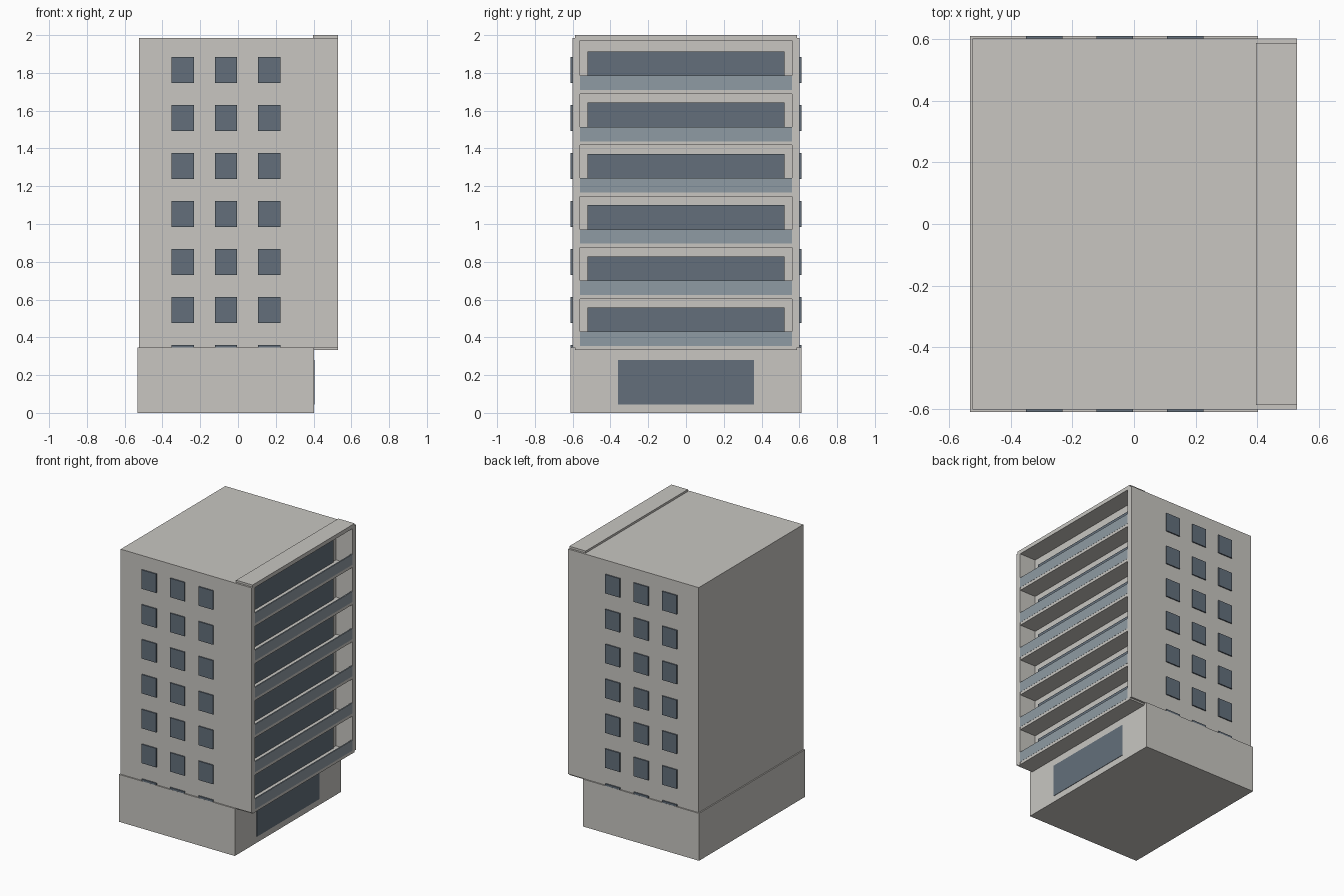
import bpy

cube = bpy.data.objects.get("Cube")
if cube:
    bpy.data.objects.remove(cube, do_unlink=True)


def make_material(name, rgb):
    mat = bpy.data.materials.new(name)
    mat.use_nodes = True
    mat.diffuse_color = (*rgb, 1)
    mat.node_tree.nodes["Principled BSDF"].inputs["Base Color"].default_value = (*rgb, 1)
    return mat


CONCRETE = make_material("warm grey concrete", (0.58, 0.565, 0.535))
GLASS = make_material("dark blue glass", (0.125, 0.159, 0.198))
RAIL = make_material("pale blue railing", (0.275, 0.328, 0.366))


def box(name, x, y, z, mat):
    """Box spanning the given (low, high) range on each axis."""
    spans = (x, y, z)
    bpy.ops.mesh.primitive_cube_add(size=1, location=[(a + b) / 2 for a, b in spans])
    obj = bpy.context.object
    obj.name = name
    obj.scale = [b - a for a, b in spans]
    bpy.ops.object.transform_apply(location=False, rotation=False, scale=True)
    obj.data.materials.append(mat)
    return obj


def mirrored(low, high, side):
    return tuple(sorted((low * side, high * side)))


WALL_X = 0.397     # tower face behind the balconies
FRONT_X = 0.529    # outer edge of the balcony bay
OPEN_Y = 0.562     # half width of the balcony openings

# Ground floor, its shop window and the tower
box("ground_floor", (-0.533, 0.402), (-0.611, 0.611), (0, 0.345), CONCRETE)
box("shop_window", (0.398, 0.405), (-0.36, 0.36), (0.045, 0.28), GLASS)
box("tower", (-0.524, WALL_X), (-0.602, 0.602), (0.34, 1.985), CONCRETE)

# Balcony frame: side fins with a stepped core, and a raised top slab
for side, label in ((-1, "front"), (1, "back")):
    box(f"balcony_fin_{label}", (WALL_X, FRONT_X), mirrored(OPEN_Y, 0.602, side),
        (0.345, 1.985), CONCRETE)
    box(f"balcony_fin_foot_{label}", (WALL_X, FRONT_X), mirrored(OPEN_Y, 0.588, side),
        (0.333, 0.345), CONCRETE)
box("balcony_roof", (WALL_X, FRONT_X), (-0.588, 0.588), (1.971, 2.0), CONCRETE)

# Balcony floors, railings and wide windows
for floor in range(6):
    z = 0.333 + 0.271 * floor
    box(f"balcony_floor_{floor + 1}", (WALL_X, FRONT_X - 0.001), (-OPEN_Y, OPEN_Y),
        (z, z + 0.021), CONCRETE)
    box(f"balcony_railing_{floor + 1}", (FRONT_X - 0.009, FRONT_X), (-OPEN_Y, OPEN_Y),
        (z + 0.021, z + 0.097), RAIL)
    box(f"balcony_window_{floor + 1}", (WALL_X, WALL_X + 0.009), (-0.522, 0.522),
        (z + 0.022, z + 0.225), GLASS)

# Three columns of small windows on the front and back walls
for side, label in ((-1, "front"), (1, "back")):
    for row in range(7):
        z = 0.29 + 0.2542 * row
        for col, x in enumerate((-0.292, -0.063, 0.166)):
            box(f"{label}_window_{row + 1}_{col + 1}", (x - 0.059, x + 0.059),
                mirrored(0.601, 0.6105, side), (z - 0.069, z + 0.069), GLASS)
